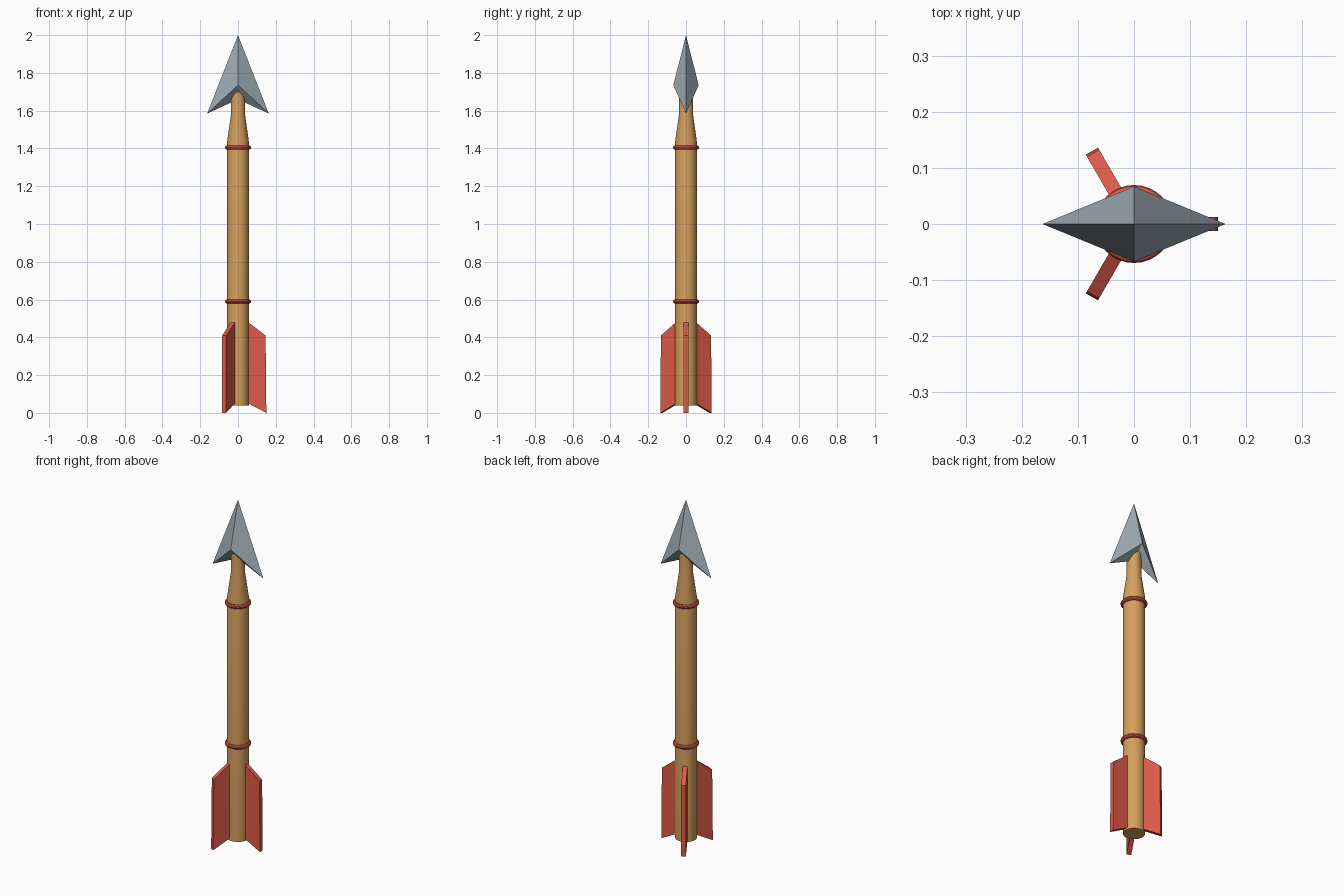
import bpy, math
from mathutils import Matrix, Vector

cube = bpy.data.objects.get("Cube")
if cube:
    bpy.data.objects.remove(cube, do_unlink=True)


def make_material(name, color):
    mat = bpy.data.materials.new(name)
    mat.use_nodes = True
    mat.diffuse_color = (*color, 1)
    for node in mat.node_tree.nodes:
        if node.type == 'BSDF_PRINCIPLED':
            node.inputs["Base Color"].default_value = (*color, 1)
    return mat


wood = make_material("warm wood", (0.67, 0.35, 0.11))
red = make_material("fletching red", (0.72, 0.105, 0.065))
steel = make_material("blue grey steel", (0.34, 0.41, 0.46))


def make_object(name, verts, faces, mat):
    mesh = bpy.data.meshes.new(name)
    mesh.from_pydata(verts, [], faces)
    mesh.materials.append(mat)
    obj = bpy.data.objects.new(name, mesh)
    bpy.context.collection.objects.link(obj)
    return obj


def smooth(obj):
    bpy.ops.object.select_all(action='DESELECT')
    obj.select_set(True)
    bpy.context.view_layer.objects.active = obj
    bpy.ops.object.shade_smooth_by_angle(angle=math.radians(35))


# Shaft: lathed profile with a narrowed neck running into the head
SIDES = 32
profile = [(0.057, 0.04), (0.057, 1.44), (0.038, 1.575), (0.037, 1.74)]
verts = [(r * math.cos(2 * math.pi * i / SIDES), r * math.sin(2 * math.pi * i / SIDES), z)
         for r, z in profile for i in range(SIDES)]
faces = [(k * SIDES + i, k * SIDES + (i + 1) % SIDES,
          (k + 1) * SIDES + (i + 1) % SIDES, (k + 1) * SIDES + i)
         for k in range(len(profile) - 1) for i in range(SIDES)]
faces.append(tuple(reversed(range(SIDES))))
faces.append(tuple(range(len(verts) - SIDES, len(verts))))
smooth(make_object("shaft", verts, faces, wood))

# Binding rings
for name, z in (("lower_ring", 0.59), ("upper_ring", 1.405)):
    bpy.ops.mesh.primitive_torus_add(major_radius=0.058, minor_radius=0.0115,
                                     major_segments=32, minor_segments=10, location=(0, 0, z))
    ring = bpy.context.object
    ring.name = name
    ring.data.materials.append(red)
    smooth(ring)

# Barbed head: tip, notch, then the four rim points in order
head = [(0, 0, 2), (0, 0, 1.66),
        (0.163, 0, 1.585), (0, 0.067, 1.735), (-0.163, 0, 1.585), (0, -0.067, 1.735)]
rim = [2, 3, 4, 5]
faces = []
for a, b in zip(rim, rim[1:] + rim[:1]):
    faces += [(0, a, b), (1, b, a)]
make_object("arrow_head", head, faces, steel)

# Three fins around the shaft, extruded from one outline
outline = [(0.045, 0.055), (0.15, 0.0), (0.146, 0.41), (0.05, 0.483)]
HALF = 0.0125
n = len(outline)
for k in range(3):
    turn = Matrix.Rotation(k * 2 * math.pi / 3, 3, 'Z')
    verts = [turn @ Vector((x, y, z)) for y in (-HALF, HALF) for x, z in outline]
    faces = [tuple(range(n)), tuple(reversed(range(n, 2 * n)))]
    faces += [((i + 1) % n, i, n + i, n + (i + 1) % n) for i in range(n)]
    make_object(f"fin_{k + 1}", verts, faces, red)
